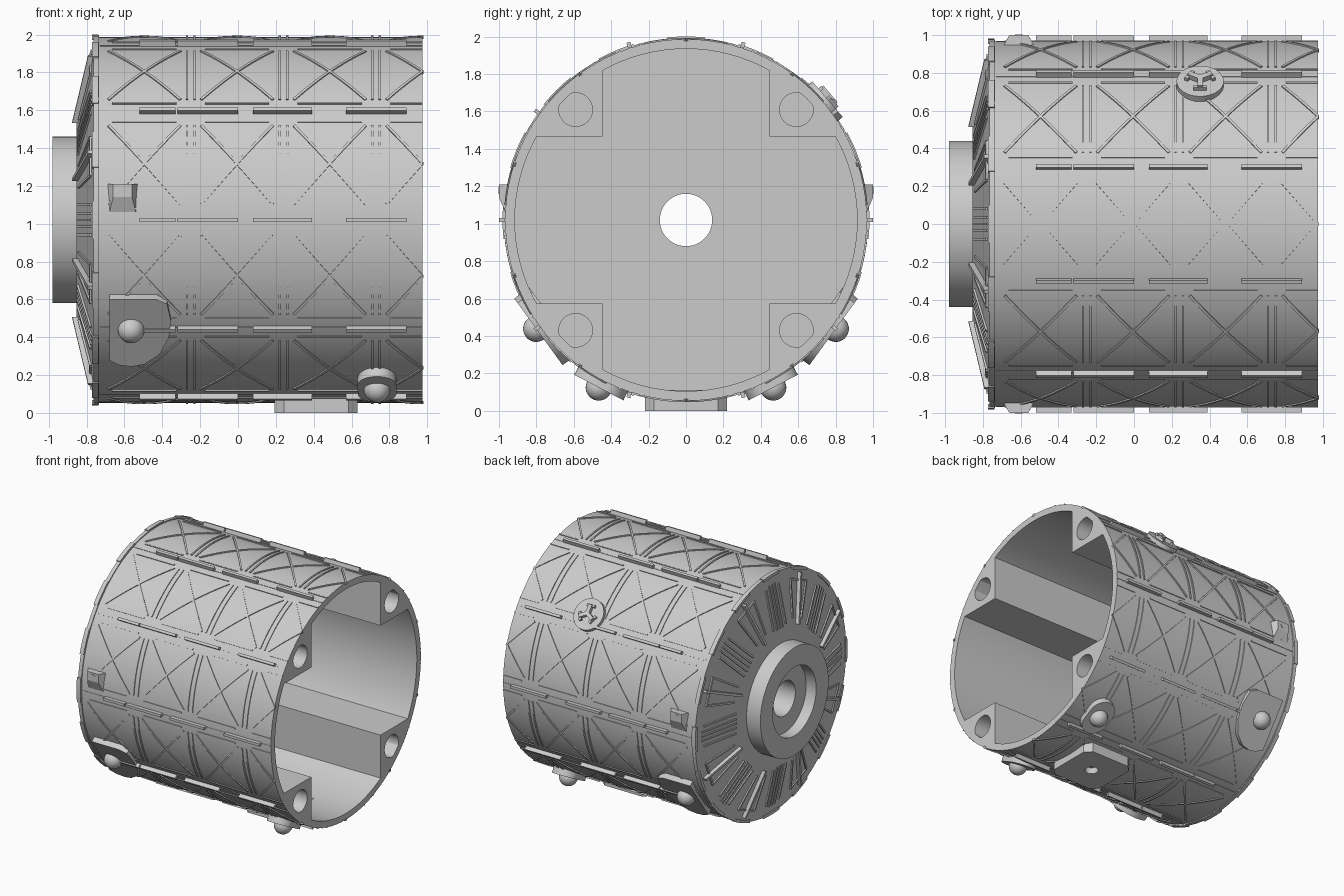
import bpy, bmesh, math
from mathutils import Vector, Matrix

if "Cube" in bpy.data.objects:
    bpy.data.objects.remove(bpy.data.objects["Cube"])

CZ, R, END, RIM = 1.02, 0.967, 0.975, -0.765
rad = math.radians

grey = bpy.data.materials.new("hull_grey")
grey.use_nodes = True
colour = (0.6, 0.6, 0.6, 1)
grey.diffuse_color = colour
grey.node_tree.nodes["Principled BSDF"].inputs["Base Color"].default_value = colour


def finish(name, bm, smooth=True):
    bmesh.ops.recalc_face_normals(bm, faces=bm.faces)
    mesh = bpy.data.meshes.new(name)
    bm.to_mesh(mesh)
    bm.free()
    mesh.materials.append(grey)
    ob = bpy.data.objects.new(name, mesh)
    bpy.context.collection.objects.link(ob)
    if smooth:
        bpy.ops.object.select_all(action="DESELECT")
        bpy.context.view_layer.objects.active = ob
        ob.select_set(True)
        bpy.ops.object.shade_smooth_by_angle(angle=rad(30))
    return ob


def on_hull(x, s, h):
    """Point on the cylinder: x along it, s arc length from the +y side, h height."""
    a = s / R
    return Vector((x, (R + h) * math.cos(a), CZ + (R + h) * math.sin(a)))


def strip(bm, a, b, width, h, place, steps=6, sink=0.01):
    """Raised bar from a to b in surface coordinates, bent onto the surface."""
    a, b = Vector(a), Vector(b)
    side = (b - a).orthogonal().normalized() * width / 2
    rings = []
    for i in range(steps + 1):
        p = a.lerp(b, i / steps)
        l, r = p + side, p - side
        rings.append([bm.verts.new(place(q.x, q.y, k))
                      for q, k in ((l, -sink), (l, h), (r, h), (r, -sink))])
    for p, q in zip(rings, rings[1:]):
        for i in range(4):
            j = (i + 1) % 4
            bm.faces.new((p[i], p[j], q[j], q[i]))
    bm.faces.new(rings[0])
    bm.faces.new(rings[-1][::-1])


def frame(angle, x, dist):
    """Local x along the hull, local y around it, local z outwards."""
    a = rad(angle)
    n = Vector((0, math.cos(a), math.sin(a)))
    ex = Vector((1, 0, 0))
    m = Matrix((ex, n.cross(ex), n)).transposed().to_4x4()
    m.translation = Vector((x, 0, CZ)) + n * dist
    return m


def circle(cx, cy, r, n=32):
    return [(cx + r * math.cos(math.tau * i / n), cy + r * math.sin(math.tau * i / n))
            for i in range(n)]


def plate(bm, outline, depth, m, hole=None, hole_depth=0):
    """Prism whose top lies at local z = 0, with an optional blind hole."""
    def loop(pts):
        vs = [bm.verts.new((x, y, 0)) for x, y in pts]
        return [bm.edges.new((vs[i - 1], vs[i])) for i in range(len(vs))]

    def sink(edges, d):
        g = bmesh.ops.extrude_edge_only(bm, edges=edges)["geom"]
        vs = [v for v in g if isinstance(v, bmesh.types.BMVert)]
        bmesh.ops.translate(bm, verts=vs, vec=(0, 0, -d))
        new = [e for e in g if isinstance(e, bmesh.types.BMEdge)]
        bmesh.ops.triangle_fill(bm, edges=new, use_beauty=True)
        return vs

    before = set(bm.verts)
    outer = loop(outline)
    inner = loop(hole) if hole else []
    bmesh.ops.triangle_fill(bm, edges=outer + inner, use_beauty=True)
    sink(outer, depth)
    if hole:
        sink(inner, hole_depth)
    bmesh.ops.transform(bm, matrix=m, verts=[v for v in bm.verts if v not in before])


# Hull: closed profile (x, radius) spun about the long axis
profile = [(END, R), (-0.735, R), (-0.735, 0.975), (RIM, 0.975), (RIM, 0.93),
           (-0.855, 0.52), (-0.855, 0.44), (-0.98, 0.44), (-0.98, 0.28),
           (-0.89, 0.28), (-0.89, 0.14), (-0.70, 0.14), (-0.70, 0.915), (END, 0.915)]
bm = bmesh.new()
SEG = 96
rings = [[bm.verts.new((x, r * math.cos(math.tau * i / SEG), CZ + r * math.sin(math.tau * i / SEG)))
          for i in range(SEG)] for x, r in profile]
for k, p in enumerate(rings):
    q = rings[(k + 1) % len(rings)]
    for i in range(SEG):
        j = (i + 1) % SEG
        bm.faces.new((p[i], p[j], q[j], q[i]))
finish("hull", bm)

# Four corner blocks inside, with bolt holes in the open end
bm = bmesh.new()
inner, reach = 0.447, 0.925
start = math.asin(inner / reach)
arc = [start + (math.pi / 2 - 2 * start) * i / 12 for i in range(13)]
outline = [(inner, inner)] + [(reach * math.cos(a), reach * math.sin(a)) for a in arc]
for k in range(4):
    m = Matrix.Translation((END, 0, CZ)) @ Matrix.Rotation(rad(90 * k), 4, "X") \
        @ Matrix(((0, 0, 1, 0), (1, 0, 0, 0), (0, 1, 0, 0), (0, 0, 0, 1)))
    plate(bm, outline, END + 0.71, m, circle(0.59, 0.59, 0.09), 0.5)
finish("corner_blocks", bm)

# Crossed ribs, paired hoops and edge bars on ten panels
ribs, rails = bmesh.new(), bmesh.new()
for k in range(10):
    mid = R * rad(18 + 36 * k)
    span = R * rad(13)
    for i in range(4):
        cx = -0.495 + 0.49 * i
        for sx in (-1, 1):
            if cx + sx * 0.19 > END + 0.01:
                continue
            for sy in (-1, 1):
                strip(ribs, (cx, mid), (cx + sx * 0.19, mid + sy * span), 0.014, 0.007, on_hull)
        right = min(cx + 0.17, END)
        for sy in (-1, 1):
            edge = mid + sy * R * rad(14.5)
            strip(ribs, (cx - 0.17, edge), (right, edge), 0.01, 0.006, on_hull, 1)
        for off in (0.225, 0.265):
            if cx + off < END:
                strip(ribs, (cx + off, mid - span), (cx + off, mid + span), 0.012, 0.007, on_hull, 8)
    # Long rails between the panels
    seam = R * rad(36 * k)
    strip(rails, (-0.73, seam), (END, seam), 0.01, 0.003, on_hull, 1)
    for a, b in ((-0.52, -0.33), (-0.32, 0.0), (0.08, 0.39), (0.57, 0.89)):
        strip(rails, (a, seam), (b, seam), 0.02, 0.032, on_hull, 1)
finish("panel_ribs", ribs, False)
finish("seam_rails", rails, False)


def on_cone(u, v, h):
    """Point on the end cone: u radius, v sideways offset, h height; turned later."""
    slope = (0.855 + RIM) / (0.93 - 0.52)
    return Vector((RIM - (0.93 - u) * slope - h, u, v))


# End cone details: fins, triple ribs, frames and rim tabs
cone, tabs = bmesh.new(), bmesh.new()
for k in range(8):
    def turned(offset):
        return lambda u, v, h: Vector((0, 0, CZ)) + Matrix.Rotation(rad(45 * k + offset), 3, "X") @ on_cone(u, v, h)
    strip(cone, (0.56, 0), (0.94, 0), 0.02, 0.03, turned(22.5), 1)
    for v in (-0.035, 0, 0.035):
        strip(cone, (0.56, v), (0.9, v), 0.012, 0.008, turned(0), 1)
    for s in (-1, 1):
        strip(cone, (0.57, s * 0.08), (0.88, s * 0.08), 0.014, 0.01, turned(0), 1)
        strip(cone, (0.6, s * 0.06), (0.88, s * 0.11), 0.014, 0.01, turned(22.5), 1)
    strip(cone, (0.88, -0.11), (0.88, 0.11), 0.014, 0.01, turned(22.5), 1)
    for off in (0, 22.5):
        c = R * rad(45 * k + off)
        strip(tabs, (-0.755, c - 0.1), (-0.755, c + 0.1), 0.035, 0.014, on_hull, 4)
finish("cone_ribs", cone, False)
finish("rim_tabs", tabs, False)

# Paired fittings on both flanks
big_outline = [(-0.115, -0.2), (0.13, -0.2), (0.19, -0.17), (0.21, -0.06), (0.2, 0.05),
               (0.15, 0.16), (0.07, 0.225), (0.0, 0.24), (-0.06, 0.23), (-0.115, 0.2)]
for side, word in ((1, "back"), (-1, "front")):
    def mirrored(angle):
        return angle if side > 0 else 180 - angle

    # Large and small lamp mounts with domes
    bm = bmesh.new()
    m = frame(mirrored(-36), -0.565, 0.99)
    plate(bm, [(x, y * side) for x, y in big_outline], 0.1, m)
    bmesh.ops.create_uvsphere(bm, u_segments=24, v_segments=16, radius=0.07, matrix=m)
    finish(word + "_large_lamp", bm)

    bm = bmesh.new()
    m = frame(mirrored(-62.5), 0.735, 1.01)
    slot = [(x, y + (0.045 if y > 0 else -0.045)) for x, y in circle(0, 0, 0.103)]
    plate(bm, slot, 0.09, m)
    bmesh.ops.create_uvsphere(bm, u_segments=24, v_segments=16, radius=0.07, matrix=m)
    finish(word + "_small_lamp", bm)

    # Wedge bracket, flush at its lower end
    bm = bmesh.new()
    rows = [[bm.verts.new((-0.61 + dx * w, side * y, z)) for dx in (-1, 1)]
            for y, z, w in ((0.94, 1.21, 0.083), (1.0, 1.21, 0.05), (1.0, 1.14, 0.05),
                            (0.965, 1.06, 0.07), (0.94, 1.06, 0.083))]
    for i, p in enumerate(rows):
        q = rows[(i + 1) % 5]
        bm.faces.new((p[0], p[1], q[1], q[0]))
    for e in (0, 1):
        bm.faces.new([r[e] for r in rows])
    plate(bm, circle(0, 0, 0.02, 16), 0.02,
          Matrix.Translation((-0.61, side * 1.003, 1.18)) @ Matrix.Rotation(rad(-90 * side), 4, "X"))
    finish(word + "_bracket", bm, False)

# Chamfered foot plate with a centre hole
bm = bmesh.new()
s, c = 0.22, 0.17
foot = [(s, -c), (s, c), (c, s), (-c, s), (-s, c), (-s, -c), (-c, -s), (c, -s)]
plate(bm, foot, 0.11, frame(-90, 0.413, CZ), circle(0, 0, 0.05, 24), 0.05)
finish("foot_plate", bm)

# Round sensor with three blades
bm = bmesh.new()
m = frame(40.5, 0.35, 0.995)
plate(bm, circle(0, 0, 0.125), 0.06, m)
for k in range(3):
    turn = m @ Matrix.Rotation(rad(120 * k + 30), 4, "Z")
    plate(bm, [(0.0, -0.015), (0.07, -0.015), (0.07, 0.015), (0.0, 0.015)], 0.05,
          turn @ Matrix.Translation((0, 0, 0.03)))
    plate(bm, [(0.055, -0.035), (0.075, -0.035), (0.075, 0.035), (0.055, 0.035)], 0.05,
          turn @ Matrix.Translation((0, 0, 0.02)))
finish("round_sensor", bm)
